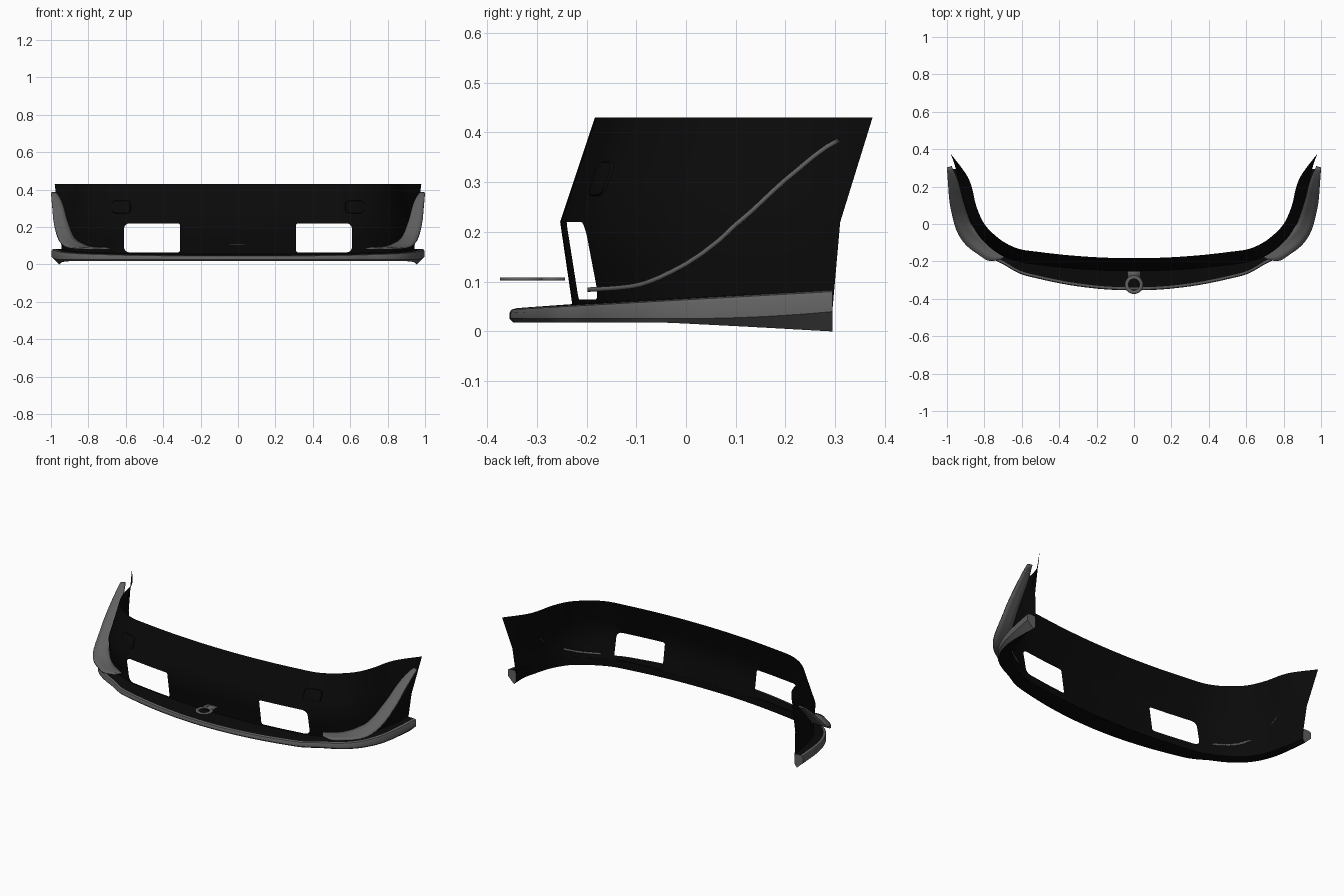
import bpy, bmesh, math
from mathutils import Vector

if "Cube" in bpy.data.objects:
    bpy.data.objects.remove(bpy.data.objects["Cube"])


def material(name, value):
    mat = bpy.data.materials.new(name)
    mat.use_nodes = True
    colour = (value, value, value, 1)
    mat.diffuse_color = colour
    mat.node_tree.nodes["Principled BSDF"].inputs["Base Color"].default_value = colour
    return mat


BLACK = material("black plastic", 0.003)
GREY = material("dark grey trim", 0.12)


def build(name, bm, mats, mirror=True, thickness=0, recalc=True):
    """Turn a bmesh into a finished object, mirrored across x if asked."""
    if recalc:
        bmesh.ops.recalc_face_normals(bm, faces=bm.faces)
    mesh = bpy.data.meshes.new(name)
    bm.to_mesh(mesh)
    bm.free()
    for mat in mats:
        mesh.materials.append(mat)
    obj = bpy.data.objects.new(name, mesh)
    bpy.context.collection.objects.link(obj)
    bpy.ops.object.select_all(action="DESELECT")
    obj.select_set(True)
    bpy.context.view_layer.objects.active = obj
    bpy.ops.object.shade_smooth_by_angle(angle=math.radians(30))
    if thickness:
        mod = obj.modifiers.new("thickness", "SOLIDIFY")
        mod.thickness = thickness
        mod.offset = 0
    if mirror:
        mod = obj.modifiers.new("mirror", "MIRROR")
        mod.use_axis[0] = True
    return obj


def spline(points, t):
    """Smooth curve through the points; t counts points."""
    i = max(0, min(int(t), len(points) - 2))
    f = t - i
    p = [Vector(points[max(0, min(j, len(points) - 1))]) for j in range(i - 1, i + 3)]
    return p[1] + 0.5 * f * (p[2] - p[0] + f * (2 * p[0] - 5 * p[1] + 4 * p[2] - p[3]
                             + f * (3 * (p[1] - p[2]) + p[3] - p[0])))


def lerp(a, b, f):
    return a + (b - a) * f


# Plan curves: shallow parabola across the front, then a swept-back corner
FRONT_X = [0, 0.1, 0.2, 0.31, 0.41, 0.51, 0.61]


def plan(y0, bend, side):
    return [(x, y0 + bend * x * x) for x in FRONT_X] + side


BASE = plan(-0.228, 0.15, [(.69, -.14), (.76, -.1), (.82, -.055), (.86, 0),
                           (.89, .06), (.91, .13), (.93, .21), (.94, .295)])
MIDDLE = plan(-0.253, 0.13, [(.69, -.178), (.765, -.13), (.825, -.07), (.865, -.005),
                             (.893, .06), (.917, .14), (.937, .22), (.955, .31)])
TOP = plan(-0.183, 0.13, [(.69, -.1), (.755, -.05), (.8, 0), (.83, .06),
                          (.85, .12), (.868, .2), (.9, .27), (.98, .375)])
LIP = plan(-0.355, 0.24, [(.7, -.215), (.78, -.175), (.85, -.125), (.905, -.06),
                          (.945, .02), (.968, .1), (.985, .2), (.997, .295)])
LAST = len(BASE) - 1
Z_BASE, Z_MID, Z_TOP = 0.05, 0.22, 0.43
STEPS = [i / 3 for i in range(LAST * 3 + 1)]


def skin(t, z):
    """Point on the bumper surface."""
    if z < Z_MID:
        p = lerp(spline(BASE, t), spline(MIDDLE, t), (z - Z_BASE) / (Z_MID - Z_BASE))
    else:
        p = lerp(spline(MIDDLE, t), spline(TOP, t), (z - Z_MID) / (Z_TOP - Z_MID))
    return Vector((p.x, p.y, z))


# Bumper skin with a rounded opening on each side
OPEN_T, OPEN_Z = (3, 6), (0.064, Z_MID)
rows = [Z_BASE, OPEN_Z[0], 0.14, Z_MID, 0.29, 0.36, Z_TOP]
bm = bmesh.new()
grid = [[bm.verts.new(skin(t, z)) for t in STEPS] for z in rows]
for r in range(len(rows) - 1):
    for c in range(len(STEPS) - 1):
        t_mid = (STEPS[c] + STEPS[c + 1]) / 2
        z_mid = (rows[r] + rows[r + 1]) / 2
        if OPEN_T[0] < t_mid < OPEN_T[1] and OPEN_Z[0] < z_mid < OPEN_Z[1]:
            continue
        bm.faces.new((grid[r][c], grid[r][c + 1], grid[r + 1][c + 1], grid[r + 1][c]))
for t, st, radius in ((OPEN_T[0], 1, 0.012), (OPEN_T[1], -1, 0.032)):
    for z, sz in ((OPEN_Z[0], 1), (OPEN_Z[1], -1)):
        rt = radius * 10
        arc = []
        for k in range(7):
            a = math.pi / 2 * k / 6
            arc.append(bm.verts.new(skin(t + st * rt * (1 - math.cos(a)),
                                         z + sz * radius * (1 - math.sin(a)))))
        corner = bm.verts.new(skin(t, z))
        for a, b in zip(arc, arc[1:]):
            bm.faces.new((corner, a, b) if st * sz < 0 else (corner, b, a))
bmesh.ops.remove_doubles(bm, verts=bm.verts, dist=0.0001)
build("bumper_skin", bm, [BLACK], recalc=False)

# Small raised covers on the upper corners
bm = bmesh.new()
loops = []
for size, lift in ((1, 0), (0.94, 0.005), (0.85, 0.006)):
    loop = []
    for k in range(24):
        a = math.tau * k / 24
        u, v = (math.copysign(abs(f) ** 0.5, f) for f in (math.cos(a), math.sin(a)))
        point = skin(6.2 + 0.6 * size * u, 0.307 + 0.035 * size * v)
        loop.append(bm.verts.new(point + Vector((0.3, -1, 0)) * lift))
    loops.append(loop)
for a, b in zip(loops, loops[1:]):
    for k in range(24):
        bm.faces.new((a[k], a[k - 1], b[k - 1], b[k]))
bm.faces.new(loops[-1])
build("corner_cover", bm, [BLACK])

# Splitter: black floor with a grey rim that deepens towards the rear
bm = bmesh.new()
sections = []
for t in STEPS:
    inner, outer = spline(BASE, t), spline(LIP, t)
    inward = (inner - outer).normalized()
    back = (outer.y + 0.355) / 0.65
    drop = max(0, (outer.y + 0.05) / 0.345)
    z_top = lerp(0.047, 0.083, back)
    z_low = lerp(0.018, 0.0, drop)
    under = lerp(0.008, 0.042, drop)
    ring = [(inner, z_top + 0.008 * (1 - back)),
            (outer + inward * 0.016, z_top),
            (outer + inward * 0.004, z_top - 0.003),
            (outer, z_top - 0.01),
            (outer, lerp(z_low + 0.008, 0.04, drop)),
            (outer + inward * under, z_low),
            (inner, z_low + 0.02 * drop)]
    sections.append([bm.verts.new((p.x, p.y, z)) for p, z in ring])
count = len(sections[0])
for a, b in zip(sections, sections[1:]):
    for k in range(count):
        n = (k + 1) % count
        face = bm.faces.new((a[k], a[n], b[n], b[k]))
        face.material_index = 1 if 1 <= k <= 4 else 0
cap = bm.faces.new(sections[-1])
cap.material_index = 1
build("splitter", bm, [BLACK, GREY])

# Canards: curved fins that climb along each side
CLIMB = [(-.2, .084), (-.1, .092), (-.04, .115), (.03, .155),
         (.1, .215), (.2, .305), (.31, .385)]
FIN_OUT = [(.7, -.185), (.77, -.198), (.83, -.165), (.9, -.11),
           (.95, -.03), (.983, .1), (.993, .2), (1.0, .3)]
FIN_IN = [(.68, -.15), (.72, -.125), (.77, -.095), (.82, -.05),
          (.87, 0), (.912, .12), (.94, .23), (.975, .308)]


def climb(y):
    y = max(CLIMB[0][0], min(y, CLIMB[-1][0]))
    for i, (a, b) in enumerate(zip(CLIMB, CLIMB[1:])):
        if y <= b[0]:
            return spline(CLIMB, i + (y - a[0]) / (b[0] - a[0])).y


bm = bmesh.new()
strips = []
for i in range(29):
    a, b = spline(FIN_IN, i / 4), spline(FIN_OUT, i / 4)
    points = [lerp(a, b, f) for f in (0, 0.33, 0.67, 1)]
    strips.append([bm.verts.new((p.x, p.y, climb(p.y))) for p in points])
for a, b in zip(strips, strips[1:]):
    for k in range(3):
        bm.faces.new((a[k], a[k + 1], b[k + 1], b[k]))
build("canard", bm, [GREY], thickness=0.009)

# Tow hook: flat ring on a short tab
bm = bmesh.new()
hoops = []
for radius in (0.03, 0.049):
    hoops.append([bm.verts.new((radius * math.cos(math.tau * k / 32),
                                -0.325 + radius * math.sin(math.tau * k / 32), 0.105))
                  for k in range(32)])
for k in range(32):
    bm.faces.new((hoops[0][k], hoops[1][k], hoops[1][k - 1], hoops[0][k - 1]))
tab = [(-.034, -.243), (-.034, -.292), (.034, -.292), (.034, -.243)]
bm.faces.new([bm.verts.new((x, y, 0.105)) for x, y in tab])
build("tow_hook", bm, [GREY], mirror=False, thickness=0.006)
